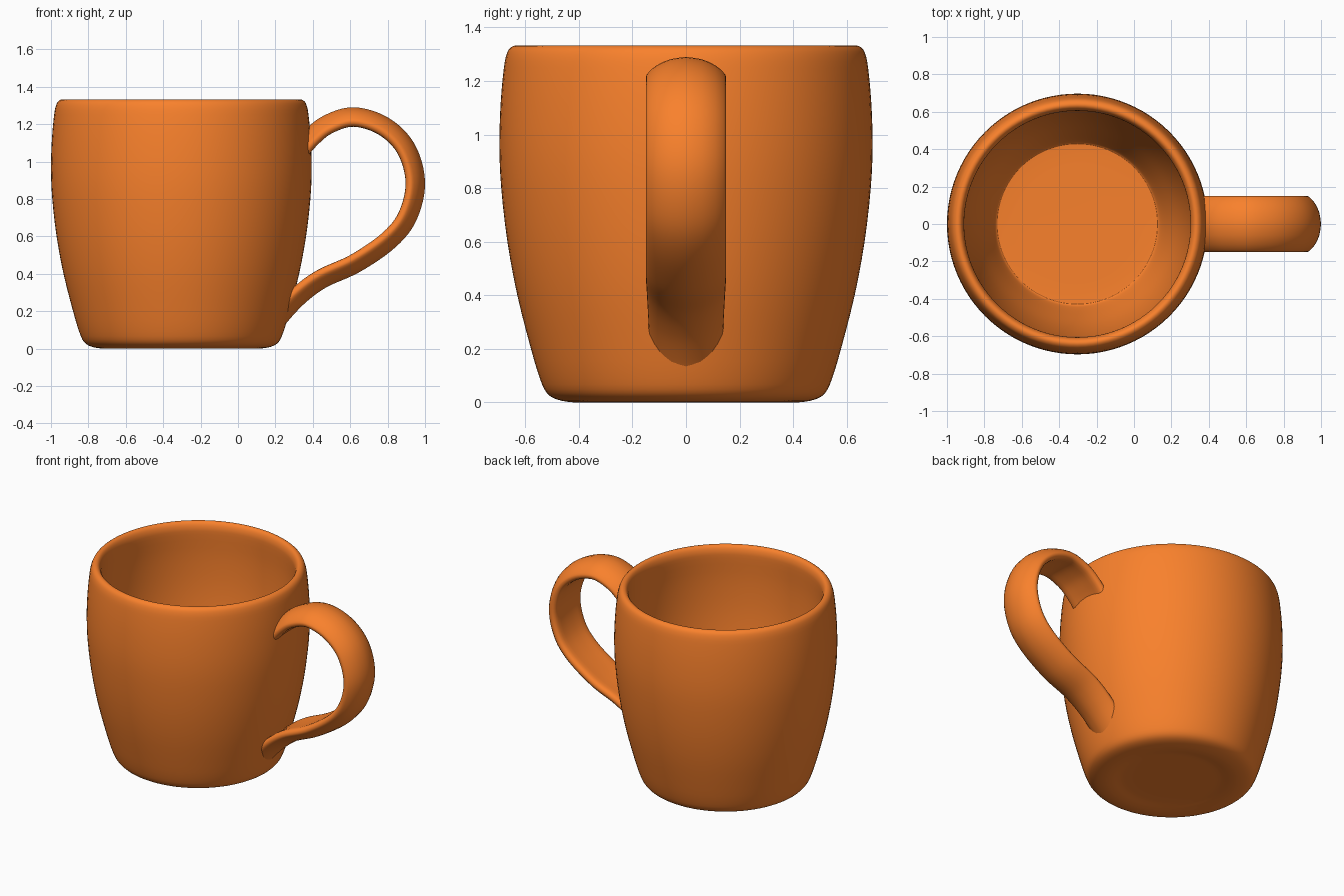
import bpy
import bmesh
import math
from mathutils import Vector

if "Cube" in bpy.data.objects:
    bpy.data.objects.remove(bpy.data.objects["Cube"])

CX = -0.303  # cup axis

clay = bpy.data.materials.new("orange_glaze")
clay.diffuse_color = (0.95, 0.22, 0.025, 1)
clay.use_nodes = True
clay.node_tree.nodes["Principled BSDF"].inputs["Base Color"].default_value = clay.diffuse_color


def smooth_path(points, steps):
    """Catmull-Rom curve through the points."""
    p = [Vector(q) for q in points]
    p = [2 * p[0] - p[1]] + p + [2 * p[-1] - p[-2]]
    out = []
    for a, b, c, d in zip(p, p[1:], p[2:], p[3:]):
        for i in range(steps):
            t = i / steps
            out.append(0.5 * (2 * b + (c - a) * t + (2 * a - 5 * b + 4 * c - d) * t * t
                              + (3 * b - a - 3 * c + d) * t ** 3))
    return out + [p[-2]]


def loft(name, rings):
    """Skin closed rings of equal size and cap both ends."""
    n = len(rings[0])
    verts = [v for ring in rings for v in ring]
    faces = [(k * n + i, k * n + (i + 1) % n, (k + 1) * n + (i + 1) % n, (k + 1) * n + i)
             for k in range(len(rings) - 1) for i in range(n)]
    faces += [tuple(reversed(range(n))), tuple(range(len(verts) - n, len(verts)))]
    mesh = bpy.data.meshes.new(name)
    mesh.from_pydata(verts, [], faces)
    mesh.materials.append(clay)
    bm = bmesh.new()
    bm.from_mesh(mesh)
    bmesh.ops.recalc_face_normals(bm, faces=bm.faces)
    bm.to_mesh(mesh)
    bm.free()
    obj = bpy.data.objects.new(name, mesh)
    bpy.context.collection.objects.link(obj)
    bpy.ops.object.select_all(action='DESELECT')
    bpy.context.view_layer.objects.active = obj
    obj.select_set(True)
    bpy.ops.object.shade_smooth_by_angle(angle=math.radians(60))
    return obj


# Cup: underside recess, outer wall, rim, inner wall, floor (radius, height)
profile = [(0.10, 0.012), (0.28, 0.012), (0.33, 0.008), (0.37, 0.002), (0.42, 0.0),
           (0.48, 0.01), (0.52, 0.035), (0.546, 0.09), (0.579, 0.2), (0.63, 0.4),
           (0.667, 0.6), (0.69, 0.8), (0.697, 0.96), (0.692, 1.12), (0.68, 1.25),
           (0.67, 1.3), (0.657, 1.323), (0.638, 1.332), (0.62, 1.323), (0.608, 1.295),
           (0.606, 1.25), (0.614, 1.1), (0.612, 0.92), (0.598, 0.75), (0.572, 0.57),
           (0.535, 0.4), (0.48, 0.22), (0.445, 0.12), (0.428, 0.095), (0.4, 0.085), (0.1, 0.083)]
SIDES = 96
loft("cup", [[(CX + r * math.cos(2 * math.pi * i / SIDES),
               r * math.sin(2 * math.pi * i / SIDES), z) for i in range(SIDES)]
             for r, z in smooth_path(profile, 3)])

# Handle: domed strap swept along an S-shaped loop (x, z)
path = smooth_path([(0.29, 1.01), (0.38, 1.12), (0.48, 1.2), (0.62, 1.24),
                    (0.78, 1.19), (0.9, 1.07), (0.95, 0.89), (0.91, 0.71), (0.81, 0.58),
                    (0.63, 0.455), (0.45, 0.372), (0.33, 0.285), (0.23, 0.18),
                    (0.18, 0.11)], 6)
# Right half of the cross-section (width, outward offset), mirrored
half = smooth_path([(0, 0.05), (0.06, 0.041), (0.11, 0.018), (0.14, -0.008), (0.15, -0.026),
                    (0.141, -0.046), (0.115, -0.054), (0.06, -0.051), (0, -0.05)], 2)
section = list(half) + [Vector((-p.x, p.y)) for p in half[-2:0:-1]]

rings = []
last = len(path) - 1
for k, p in enumerate(path):
    t = (path[min(k + 1, last)] - path[max(k - 1, 0)]).normalized()
    normal = Vector((-t.y, t.x))
    taper = 1 - 0.13 * max(0, (k / last - 0.7) / 0.3)
    ring = []
    for w, o in section:
        q = p + normal * o
        y = w * taper
        # ends stay buried inside the cup wall
        radius = min(0.655, 0.475 + 0.3 * q.y)
        ring.append((max(q.x, CX + math.sqrt(radius ** 2 - y ** 2)), y, q.y))
    rings.append(ring)
loft("handle", rings)
